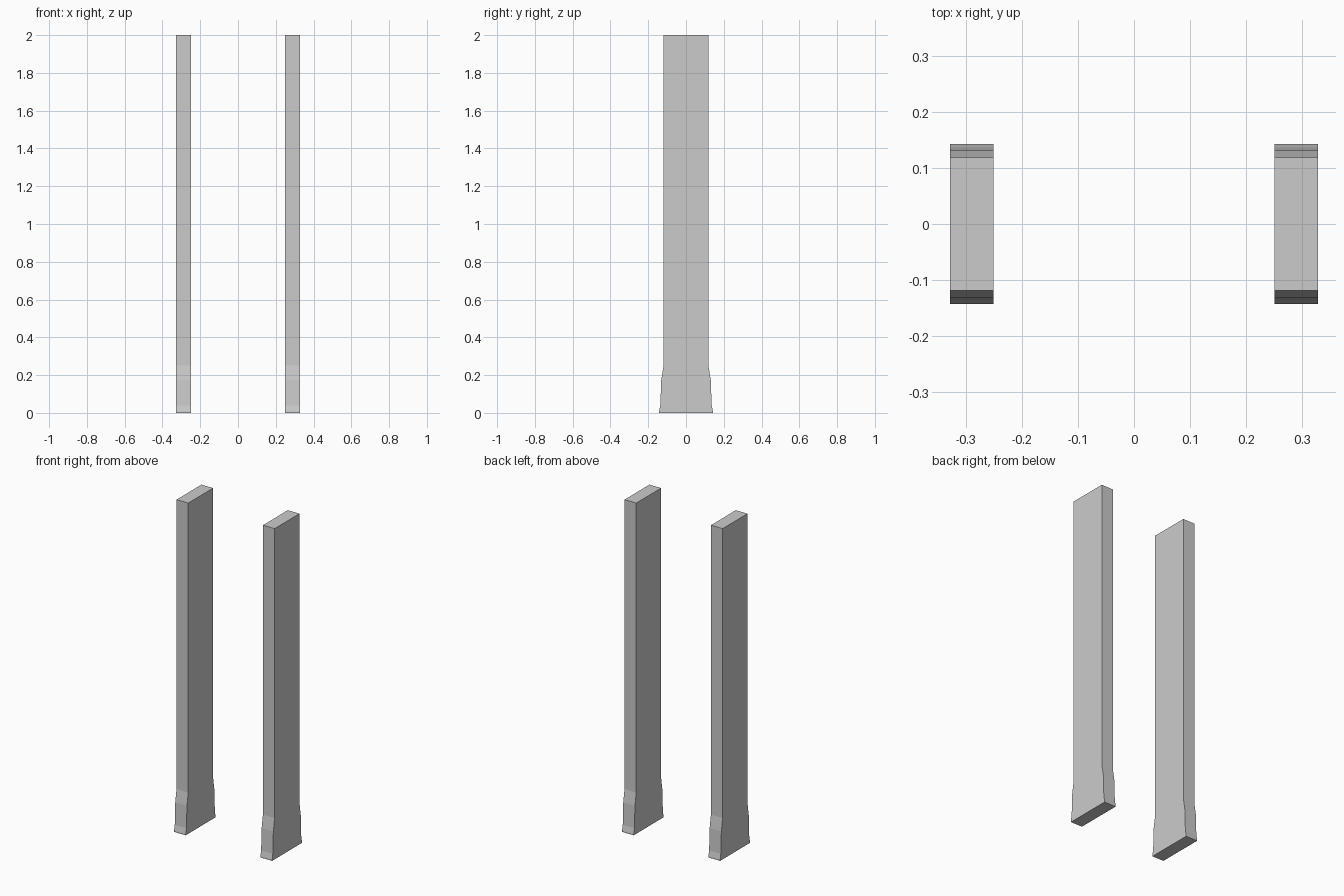
import bpy, bmesh

if "Cube" in bpy.data.objects:
    bpy.data.objects.remove(bpy.data.objects["Cube"])

# Half outline of a post seen from the side: (half depth, height)
HALF = [(0.1425, 0.0), (0.1425, 0.008), (0.136, 0.04),
        (0.131, 0.175), (0.1187, 0.25), (0.1187, 2.0)]
INNER, OUTER = 0.25, 0.328


def make_post(name, side):
    outline = HALF + [(-y, z) for y, z in reversed(HALF)]
    bm = bmesh.new()
    face = bm.faces.new([bm.verts.new((side * INNER, y, z)) for y, z in outline])
    ext = bmesh.ops.extrude_face_region(bm, geom=[face], use_keep_orig=True)
    verts = [v for v in ext["geom"] if isinstance(v, bmesh.types.BMVert)]
    bmesh.ops.translate(bm, verts=verts, vec=(side * (OUTER - INNER), 0, 0))
    bmesh.ops.recalc_face_normals(bm, faces=bm.faces)
    mesh = bpy.data.meshes.new(name)
    bm.to_mesh(mesh)
    bm.free()
    bpy.context.collection.objects.link(bpy.data.objects.new(name, mesh))


# Pair of flared-foot posts
make_post("left_post", -1)
make_post("right_post", 1)
